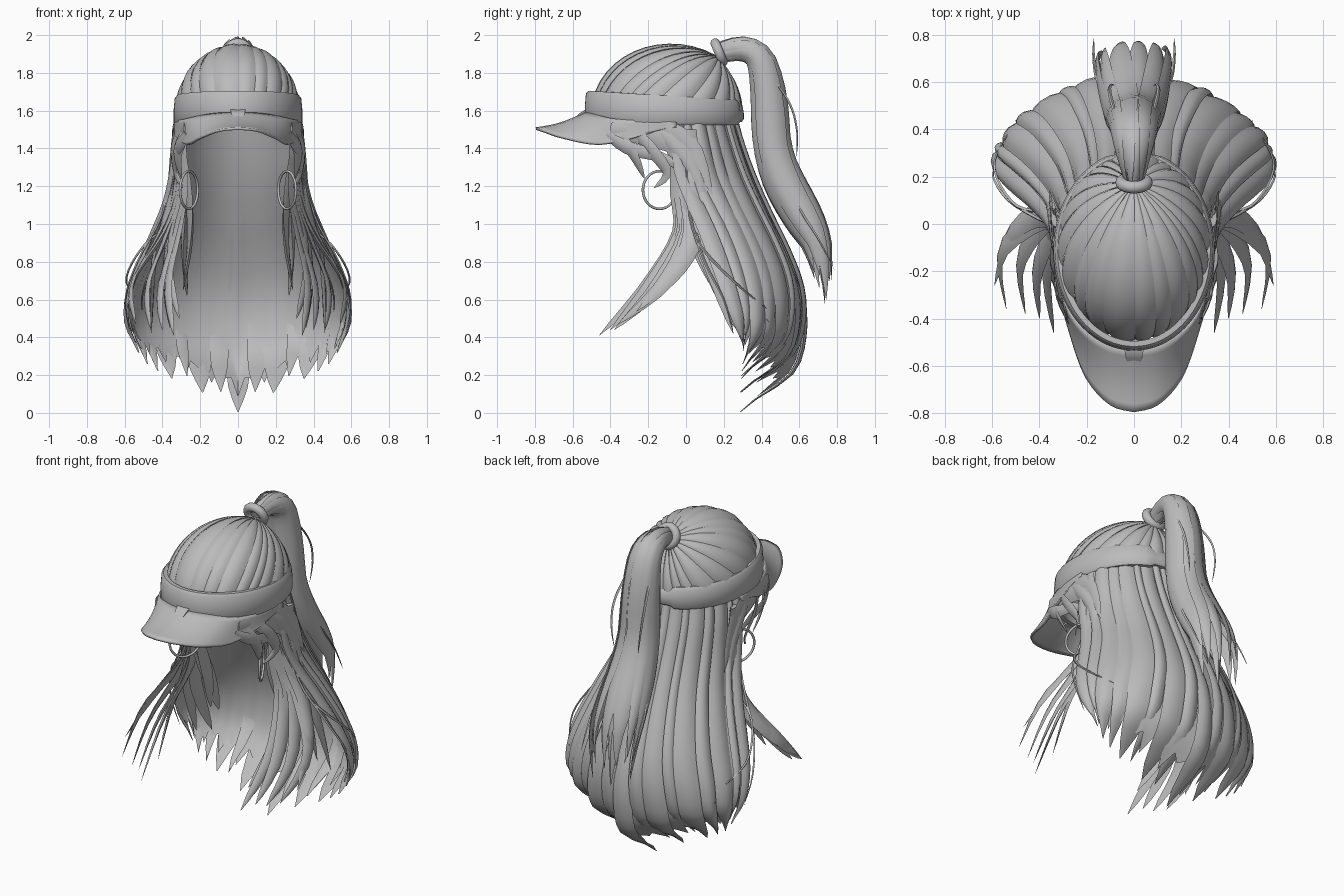
import bpy, bmesh, math, random
from mathutils import Vector as V

if "Cube" in bpy.data.objects:
    bpy.data.objects.remove(bpy.data.objects["Cube"])

random.seed(4)
grey = bpy.data.materials.new("plain grey")
grey.diffuse_color = (0.5, 0.5, 0.5, 1)
grey.use_nodes = True
grey.node_tree.nodes["Principled BSDF"].inputs["Base Color"].default_value = grey.diffuse_color


def sample(pts, t):
    """Smooth curve through evenly spaced points (numbers or vectors)."""
    n = len(pts) - 1
    f = min(max(t, 0), 1) * n
    i = min(int(f), n - 1)
    u = f - i
    a, b, c, d = pts[max(i - 1, 0)], pts[i], pts[i + 1], pts[min(i + 2, n)]
    return (b * 2 + (c - a) * u + (a * 2 - b * 5 + c * 4 - d) * u * u
            + (b * 3 - a - c * 3 + d) * u ** 3) * 0.5


def add_loft(bm, rings, loop=False):
    """Skin closed cross-sections; loop joins the last to the first."""
    rows = [[bm.verts.new(p) for p in r] for r in rings]
    k = len(rows[0])
    for i in range(len(rows) if loop else len(rows) - 1):
        a, b = rows[i], rows[(i + 1) % len(rows)]
        for j in range(k):
            bm.faces.new((a[j], a[(j + 1) % k], b[(j + 1) % k], b[j]))
    if not loop:
        bm.faces.new(rows[0])
        bm.faces.new(rows[-1][::-1])


def finish(name, bm):
    bmesh.ops.recalc_face_normals(bm, faces=bm.faces)
    me = bpy.data.meshes.new(name)
    bm.to_mesh(me)
    bm.free()
    me.materials.append(grey)
    ob = bpy.data.objects.new(name, me)
    bpy.context.collection.objects.link(ob)
    return ob


LENS = [(-1, 0), (-.6, .65), (0, 1), (.6, .65), (1, 0), (0, -.5)]


def add_lock(bm, path, width, thick, out, n=12, root=.6, power=4):
    """Tapered lens-section lock; out(p) gives the outward direction."""
    rings = []
    for i in range(n + 1):
        t = i / n
        p = sample(path, t)
        tan = (sample(path, min(t + .02, 1)) - sample(path, max(t - .02, 0))).normalized()
        side = tan.cross(out(p)).normalized()
        up = side.cross(tan)
        w = max(min(1, root + t * 1.5) * (1 - t ** power), .02)
        rings.append([p + side * (x * w * width) + up * (y * w * thick) for x, y in LENS])
    add_loft(bm, rings)


def mirrored(path):
    return [[V((s * x, y, z)) for x, y, z in path] for s in (1, -1)]


def radial(p):
    return V((p.x, p.y - .05, .02))


# Crown: locks of uneven width combed from the band up to the hair tie
bm = bmesh.new()
C, R = V((0, -.1, 1.6)), V((.322, .392, .342))
tie_dir = V((0, .66, .8)).normalized()


def crown(theta, s, lift=0):
    d0 = V((math.sin(theta), -math.cos(theta), 0))
    ang = d0.angle(tie_dir)
    d = (d0 * math.sin((1 - s) * ang) + tie_dir * math.sin(s * ang)) / math.sin(ang)
    k = 1 + .09 * s ** 3 + lift
    return C + V((d.x * R.x, d.y * R.y, d.z * R.z)) * k


widths = [random.uniform(.5, 1.5) for i in range(22)]
th = 0
for w in widths:
    half = math.pi * w / sum(widths)
    th += half
    bulge = .015 + .025 * w
    rings = []
    for j in range(15):
        s = j / 14 * .985
        fall = 1 - .8 * s ** 2
        rings.append([crown(th + half * 1.08 * k, s, bulge * fall * (1 - k * k) + .008 * k - .015)
                      for k in (-1, -.5, 0, .5, 1)] + [crown(th, s, -.06)])
    add_loft(bm, rings)
    th += half
finish("crown_hair", bm)

# Long back hair: wide uneven locks on a flared, open-fronted sheet
HX = [.30, .33, .345, .38, .445, .515, .575, .585, .53]
YB = [.25, .30, .37, .455, .545, .612, .62, .55, .29]
YF = [-.08, -.07, -.06, 0, .07, .13, .19, .25, .31]


def tip_height(a):
    return .005 + .33 * abs(a) ** .8


def sheet(a, t, lift, end):
    phi = a * math.pi / 2
    hx, yb, yf = sample(HX, t) + lift, sample(YB, t) + lift, sample(YF, t)
    return V((hx * math.sin(phi), yf + (yb - yf) * math.cos(phi), 1.6 + (end - 1.6) * t))


bm = bmesh.new()
spans = [(0, .06)]
edge = .06
for w in (.05, .07, .04, .08, .055, .075, .04, .06):
    spans += [(edge + w, w), (-edge - w, w)]
    edge += 2 * w
for a0, half in spans:
    end = tip_height(a0) + (.05 if half < .052 else 0)
    bulge = random.uniform(.008, .02)
    rings = []
    for j in range(25):
        t = j / 24
        f = 1.1 if t < .9 else 1.1 * max((1 - t) / .1, .01) ** .7
        rings.append([sheet(a0 + half * f * k, t, (bulge * (1 - k * k) + .006 * k) * f, end)
                      for k in (-1, -.5, 0, .5, 1)] + [sheet(a0, t, -.006, end)])
    add_loft(bm, rings)
finish("back_hair", bm)

# Smooth lining inside the back hair, with a notched hem
bm = bmesh.new()
rows = []
for j in range(25):
    rows.append([bm.verts.new(sheet(i / 24, j / 24 * (.95 if i % 4 == 0 else .9 + .015 * (i % 2 == 0)),
                                    -.012, tip_height(i / 24))) for i in range(-24, 25)])
for a, b in zip(rows, rows[1:]):
    for i in range(48):
        bm.faces.new((a[i], a[i + 1], b[i + 1], b[i]))
finish("back_hair_lining", bm)

# Side tresses sweeping forward and out, hooking back at the tips
bm = bmesh.new()
tress = [((.37, -.2, .68), (.34, -.46, .41)), ((.41, -.2, .66), (.4, -.4, .44)),
         ((.36, -.14, .72), (.31, -.34, .5)), ((.48, -.16, .66), (.46, -.38, .44)),
         ((.56, -.12, .68), (.54, -.36, .47)), ((.53, -.06, .74), (.59, -.26, .54))]
for i, (mid, tip) in enumerate(tress):
    r = i / 5
    x0 = .29 + .05 * r
    path = [(x0, -.03 + .05 * r, 1.5), (x0 - .01, -.03 + .05 * r, 1.2),
            (x0 + .02 + .05 * r, -.02 + .06 * r, .95), mid, tip]
    for p in mirrored(path):
        add_lock(bm, p, .06, .018, radial, n=14)
# Inner locks beside the opening
inner = [[(.3, -.03, 1.45), (.255, -.02, 1.15), (.25, .06, .9), (.29, .15, .65)],
         [(.31, 0, 1.4), (.285, .01, 1.1), (.28, .12, .85), (.27, .2, .62)],
         [(.32, .02, 1.4), (.33, .03, 1.1), (.38, .14, .75), (.36, .26, .45)],
         [(.33, .02, 1.4), (.36, .04, 1.1), (.44, .13, .8), (.46, .25, .42)]]
for path in inner:
    for p in mirrored(path):
        add_lock(bm, p, .055, .025, radial)
finish("side_tresses", bm)

# Hair swept over the ears, and short wisps under the brim
bm = bmesh.new()
swept = [[(.28, -.4, 1.5), (.32, -.2, 1.47), (.345, .02, 1.36), (.37, .12, 1.05)],
         [(.3, -.3, 1.53), (.33, -.12, 1.5), (.345, .04, 1.4), (.36, .14, 1.15)]]
wisps = [[(.27, -.42, 1.47), (.32, -.3, 1.4), (.33, -.12, 1.35), (.33, .05, 1.24)],
         [(.28, -.36, 1.48), (.32, -.28, 1.37), (.3, -.22, 1.24)],
         [(.3, -.28, 1.5), (.34, -.18, 1.39), (.33, -.1, 1.27), (.29, -.17, 1.19)],
         [(.31, -.2, 1.53), (.34, -.08, 1.43), (.36, .06, 1.25), (.38, .12, .95)],
         [(.31, -.12, 1.55), (.33, -.08, 1.42), (.33, -.04, 1.3), (.33, 0, 1.1)]]
for path in swept + wisps:
    for p in mirrored(path):
        add_lock(bm, p, .06 if path in swept else .038, .012, radial, n=10, power=3)
finish("ear_wisps", bm)

# Ponytail: locks packed round an arching, widening core
CORE = [V((0, y, z)) for y, z in ((.17, 1.9), (.3, 1.93), (.4, 1.86), (.44, 1.65),
        (.46, 1.4), (.53, 1.2), (.63, 1.02), (.705, .85), (.735, .58))]
PX = [.03, .065, .085, .095, .105, .125, .145, .15, .12]
PT = [.03, .045, .06, .07, .075, .09, .09, .065, .03]
bm = bmesh.new()
for i in range(11):
    phi = 2 * math.pi * (i + .5) / 11
    stop = random.uniform(.9, 1)
    path = []
    for j in range(13):
        t = j / 12 * stop
        tan = (sample(CORE, t + .02) - sample(CORE, max(t - .02, 0))).normalized()
        nrm = V((1, 0, 0)).cross(tan)
        path.append(sample(CORE, t) + V((1, 0, 0)) * (math.cos(phi) * sample(PX, t))
                    + nrm * (math.sin(phi) * sample(PT, t)))

    def away(p, phi=phi):
        return V((math.cos(phi), .8 * math.sin(phi), .5 * math.sin(phi)))
    add_lock(bm, path, random.uniform(.05, .075), .022, away, n=22, root=.35, power=6)
add_lock(bm, CORE, .09, .06, lambda p: V((0, 1, .4)), n=20, root=.4)
finish("ponytail", bm)

# Thin loose strands
bm = bmesh.new()
loose = [[(.34, 0, 1.35), (.4, .02, 1.05), (.53, .1, .8), (.595, .2, .6), (.57, .25, .42)],
         [(.35, .05, 1.0), (.5, .08, .88), (.59, .25, .7), (.5, .43, .55)],
         [(.34, -.05, 1.3), (.4, .1, .92), (.5, .3, .65), (.5, .44, .48)],
         [(.06, .4, 1.85), (.1, .54, 1.65), (.1, .585, 1.5), (.08, .585, 1.35)],
         [(.08, .5, 1.3), (.15, .6, 1.08), (.17, .7, .92), (.17, .785, .76)]]
for path in loose:
    for p in mirrored(path):
        add_lock(bm, p, .008, .008, radial, n=16)
finish("loose_strands", bm)

# Visor band, narrowing to a strap at the back
bm = bmesh.new()
rings = []
for i in range(72):
    th = 2 * math.pi * i / 72
    f = (1 + math.cos(th)) / 2
    strap = abs(th - math.pi) < .33
    zb, zt = (1.54, 1.635) if strap else (1.525, 1.655 + .05 * f)
    o = -.006 if strap else 0
    sec = [(-.03, zb), (-.005, zb), (.006, zb + .015), (.006, (zb + zt) / 2),
           (0, zt - .015), (-.012, zt), (-.035, zt)]
    rings.append([V(((.335 + r + o) * math.sin(th), -.112 - (.418 + r + o) * math.cos(th), z))
                  for r, z in sec])
add_loft(bm, rings, loop=True)
finish("visor_band", bm)

# Arched brim between the band and its outer edge
IN = [V(p) for p in ((0, -.525, 1.59), (.1, -.51, 1.585), (.2, -.455, 1.57),
                     (.275, -.365, 1.555), (.325, -.2, 1.545), (.335, -.05, 1.54))]
OUT = [V(p) for p in ((0, -.795, 1.505), (.1, -.765, 1.495), (.2, -.65, 1.455),
                      (.268, -.46, 1.42), (.325, -.24, 1.465), (.34, -.05, 1.52))]
bm = bmesh.new()
rows = []
for i in range(-20, 21):
    a, b = sample(IN, abs(i) / 20), sample(OUT, abs(i) / 20)
    row = []
    for j in range(9):
        v = j / 8
        p = a.lerp(b, v) - V((0, 0, .015 * math.sin(math.pi * v)))
        row.append(bm.verts.new((p.x * (1 if i >= 0 else -1), p.y, p.z)))
    rows.append(row)
for a, b in zip(rows, rows[1:]):
    for j in range(8):
        bm.faces.new((a[j], a[j + 1], b[j + 1], b[j]))
mod = finish("brim", bm).modifiers.new("thickness", "SOLIDIFY")
mod.thickness, mod.offset = .014, 0

# Small raised fold where the brim meets the band
bm = bmesh.new()
add_loft(bm, [[V((-w, y, z)), V((w, y, z)), V((w, y + .05, z)), V((-w, y + .05, z))]
              for w, y, z in ((.025, -.6, 1.55), (.035, -.565, 1.585), (.04, -.535, 1.605))])
finish("brim_fold", bm)

# Hair tie and hoop earrings
hoops = [("hair_tie", (0, .175, 1.908), (math.radians(-68), 0, 0), .053, .026)]
for s, label in ((1, "right"), (-1, "left")):
    hoops.append(("hoop_earring_" + label, (s * .26, -.14, 1.18),
                  (0, math.pi / 2, s * math.radians(28)), .1, .007))
for name, loc, rot, major, minor in hoops:
    bpy.ops.mesh.primitive_torus_add(location=loc, rotation=rot, major_radius=major,
                                     minor_radius=minor, major_segments=32, minor_segments=10)
    bpy.context.object.name = name
    bpy.context.object.data.materials.append(grey)

# Smooth shading with crisp lock edges
bpy.ops.object.select_all(action="SELECT")
bpy.ops.object.shade_smooth_by_angle(angle=math.radians(40))
